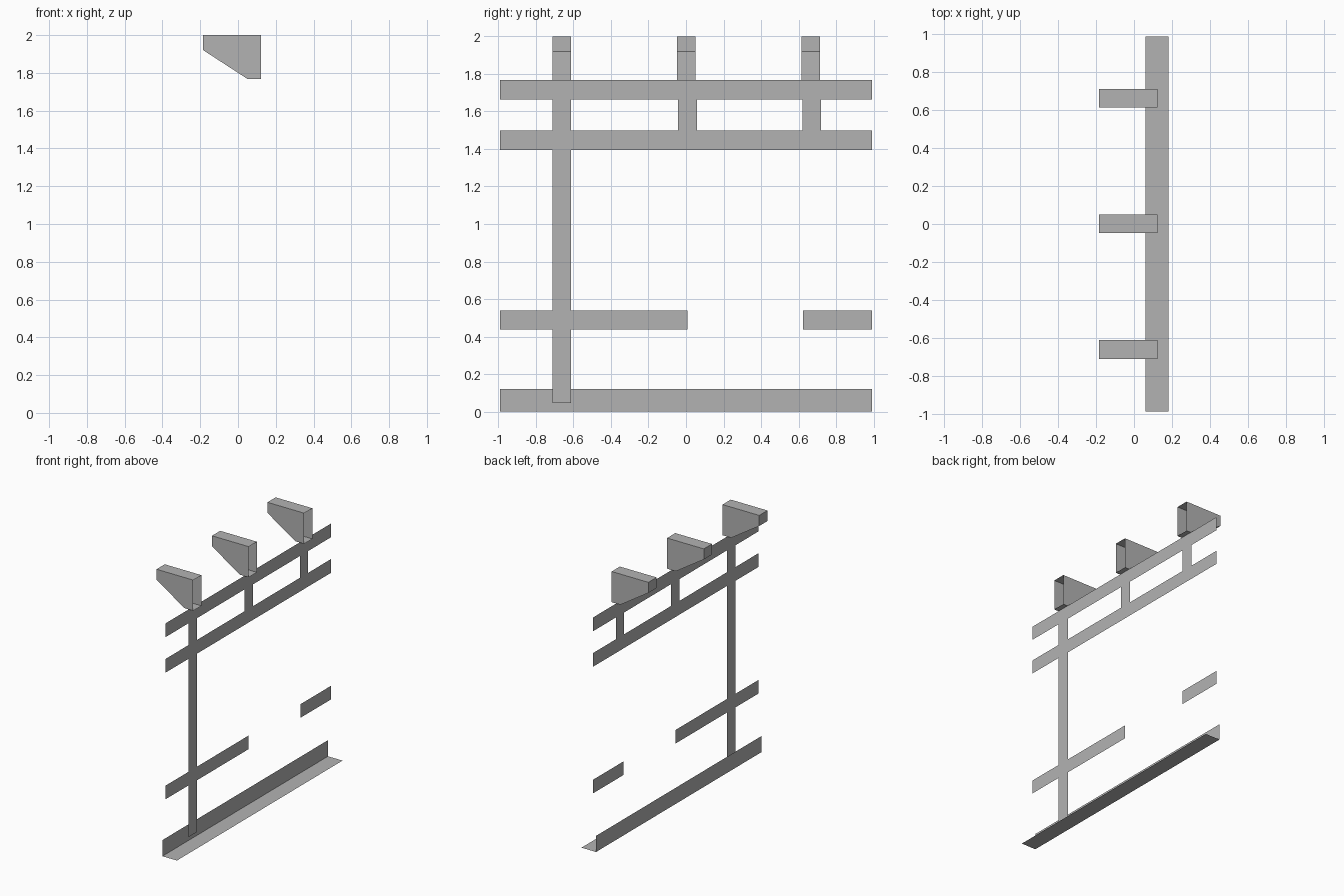
import bpy
import bmesh

cube = bpy.data.objects.get("Cube")
if cube:
    bpy.data.objects.remove(cube, do_unlink=True)

grey = bpy.data.materials.new("plain grey")
grey.use_nodes = True
colour = (0.45, 0.45, 0.45, 1)
grey.diffuse_color = colour
grey.node_tree.nodes["Principled BSDF"].inputs["Base Color"].default_value = colour


def sweep(name, profile, y0, y1, sides=False):
    """Sheet swept along y from an open (x, z) profile, optionally with side faces."""
    bm = bmesh.new()
    near = [bm.verts.new((x, y0, z)) for x, z in profile]
    far = [bm.verts.new((x, y1, z)) for x, z in profile]
    for i in range(len(profile) - 1):
        bm.faces.new((near[i], near[i + 1], far[i + 1], far[i]))
    if sides:
        bm.faces.new(near)
        bm.faces.new(far)
    bmesh.ops.recalc_face_normals(bm, faces=bm.faces[:])
    mesh = bpy.data.meshes.new(name)
    bm.to_mesh(mesh)
    bm.free()
    mesh.materials.append(grey)
    obj = bpy.data.objects.new(name, mesh)
    bpy.context.collection.objects.link(obj)
    return obj


def board(name, x, y0, y1, z0, z1):
    """Flat upright sheet facing +x."""
    return sweep(name, [(x, z0), (x, z1)], y0, y1)


END = 0.99
RAIL_X, POST_X = 0.085, 0.084

# Angled base strip: upright lip and floor flange
sweep("base_strip", [(0.06, 0.122), (0.06, 0), (0.182, 0)], -END, END)

# Horizontal rails
board("top_rail", RAIL_X, -END, END, 1.664, 1.768)
board("upper_rail", RAIL_X, -END, END, 1.395, 1.499)
board("lower_rail_long", RAIL_X, -END, 0.007, 0.437, 0.54)
board("lower_rail_short", RAIL_X, 0.623, END, 0.437, 0.54)

# Posts
board("long_post", POST_X, -0.712, -0.612, 0.045, 1.72)
board("middle_short_post", POST_X, -0.042, 0.058, 1.44, 1.72)
board("end_short_post", POST_X, 0.62, 0.718, 1.44, 1.72)

# Hollow brackets, open on the +x end
bracket = [(0.123, 2), (-0.184, 2), (-0.184, 1.92), (0.05, 1.768), (0.123, 1.768)]
for i, y in enumerate((-0.662, 0.001, 0.664)):
    sweep(f"bracket_{i + 1}", bracket, y - 0.049, y + 0.049, sides=True)
